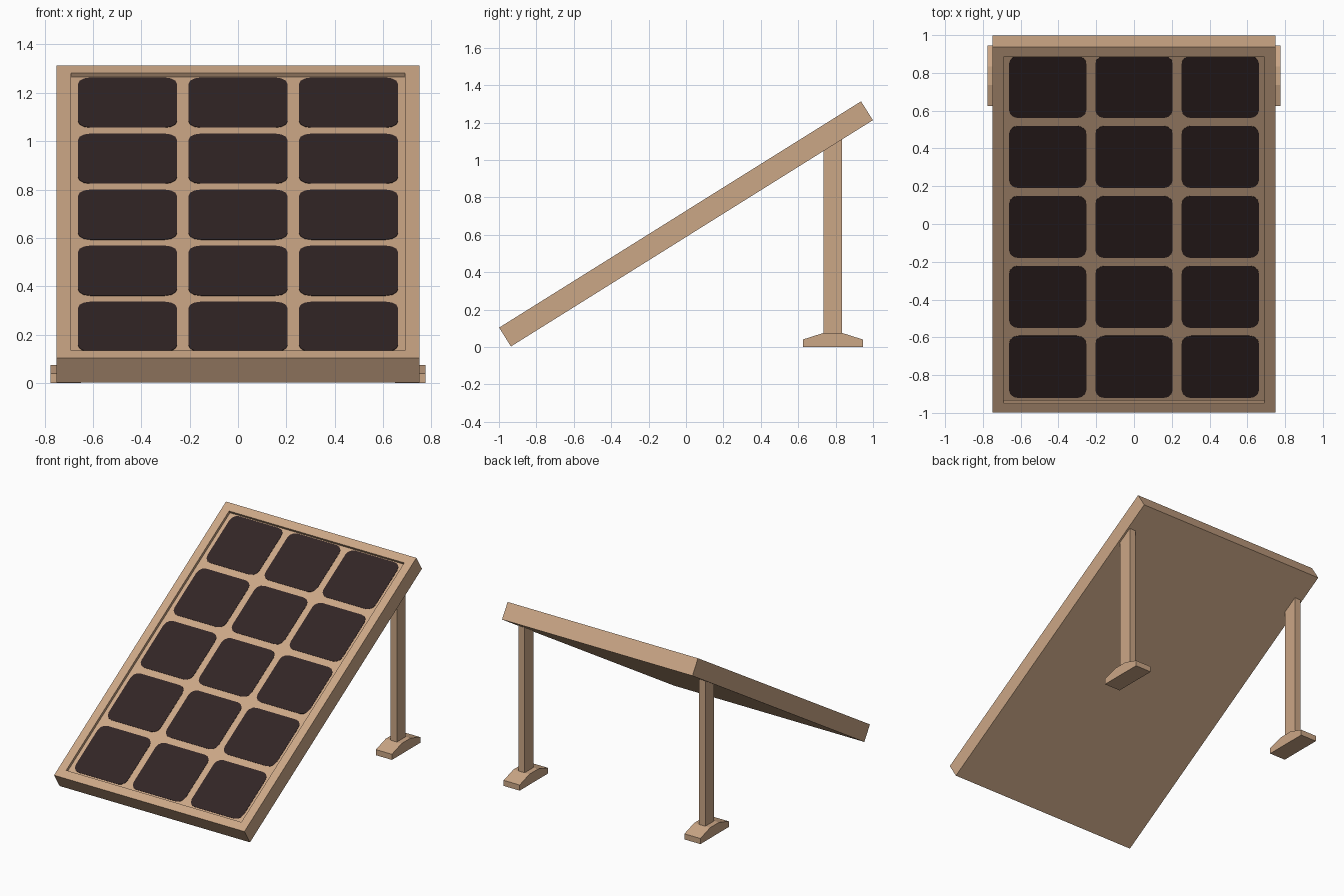
import bpy, bmesh, math
from mathutils import Matrix, Vector

cube = bpy.data.objects.get("Cube")
if cube:
    bpy.data.objects.remove(cube, do_unlink=True)


def make_material(name, colour):
    mat = bpy.data.materials.new(name)
    mat.use_nodes = True
    mat.diffuse_color = colour
    bsdf = next(n for n in mat.node_tree.nodes if n.type == 'BSDF_PRINCIPLED')
    bsdf.inputs["Base Color"].default_value = colour
    return mat


def finish(name, bm, mat, matrix=Matrix()):
    bmesh.ops.recalc_face_normals(bm, faces=bm.faces)
    mesh = bpy.data.meshes.new(name)
    bm.to_mesh(mesh)
    bm.free()
    mesh.materials.append(mat)
    obj = bpy.data.objects.new(name, mesh)
    obj.matrix_world = matrix
    bpy.context.collection.objects.link(obj)
    return obj


def extruded_profile(name, points, x_mid, width, mat):
    """Extrude a y-z outline along x, centred on x_mid."""
    bm = bmesh.new()
    face = bm.faces.new([bm.verts.new((x_mid - width / 2, y, z)) for y, z in points])
    new = bmesh.ops.extrude_face_region(bm, geom=[face])["geom"]
    verts = [v for v in new if isinstance(v, bmesh.types.BMVert)]
    bmesh.ops.translate(bm, verts=verts, vec=(width, 0, 0))
    return finish(name, bm, mat)


wood = make_material("light tan", (0.60, 0.385, 0.24, 1))
dark = make_material("dark cell", (0.031, 0.018, 0.018, 1))

WIDTH, LENGTH, THICK = 1.5, 2.282, 0.119
BORDER, RECESS = 0.06, 0.02
tilt = math.atan2(1.21, 1.935)
panel_matrix = Matrix.Translation((0, 0, 0.658)) @ Matrix.Rotation(tilt, 4, 'X')

# Tilted frame with a recessed top
bm = bmesh.new()
bmesh.ops.create_cube(bm, size=1, matrix=Matrix.Diagonal((WIDTH, LENGTH, THICK, 1)))
bm.normal_update()
top = max(bm.faces, key=lambda f: f.calc_center_median().z)
bmesh.ops.inset_region(bm, faces=[top], thickness=BORDER, use_even_offset=True)
new = bmesh.ops.extrude_face_region(bm, geom=[top])["geom"]
sunk = [v for v in new if isinstance(v, bmesh.types.BMVert)]
bmesh.ops.translate(bm, verts=sunk, vec=(0, 0, -RECESS))
if top.is_valid:
    bmesh.ops.delete(bm, geom=[top], context='FACES_ONLY')
finish("panel_frame", bm, wood, panel_matrix)

# Grid of thin cells with rounded corners
CELL_X, CELL_Y, RADIUS, STEPS = 0.41, 0.388, 0.05, 3
floor = THICK / 2 - RECESS
bm = bmesh.new()
for col in range(-1, 2):
    for row in range(-2, 3):
        middle = Vector((col * 0.457, row * 0.437 + 0.007, floor + 0.002))
        outline = []
        for corner, (sx, sy) in enumerate(((1, 1), (-1, 1), (-1, -1), (1, -1))):
            for step in range(STEPS + 1):
                a = (corner + step / STEPS) * math.pi / 2
                outline.append(bm.verts.new(middle + Vector((
                    sx * (CELL_X / 2 - RADIUS) + RADIUS * math.cos(a),
                    sy * (CELL_Y / 2 - RADIUS) + RADIUS * math.sin(a), 0))))
        face = bm.faces.new(outline)
        new = bmesh.ops.extrude_face_region(bm, geom=[face])["geom"]
        verts = [v for v in new if isinstance(v, bmesh.types.BMVert)]
        bmesh.ops.translate(bm, verts=verts, vec=(0, 0, -0.003))
finish("cells", bm, dark, panel_matrix)

# Rear legs, cut to the slope, on wedge-sided feet
leg = [(0.735, 0.05), (0.835, 0.05), (0.835, 1.12), (0.735, 1.057)]
foot = [(0.625, 0), (0.945, 0), (0.945, 0.04), (0.835, 0.075), (0.735, 0.075), (0.625, 0.04)]
for side, sign in (("left", 1), ("right", -1)):
    extruded_profile(side + "_leg", leg, sign * 0.712, 0.05, wood)
    extruded_profile(side + "_foot", foot, sign * 0.712, 0.126, wood)
